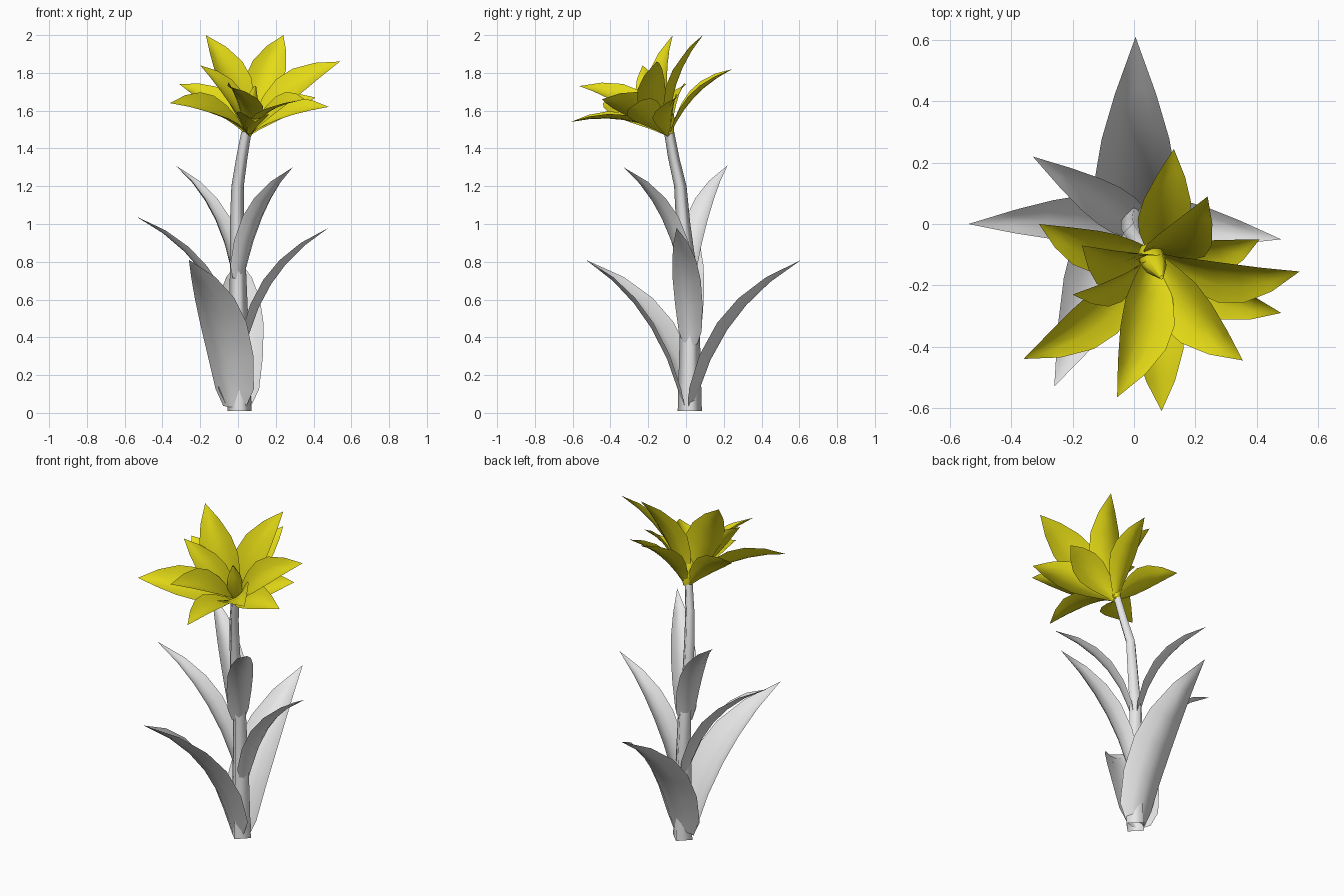
import bpy, bmesh, math
from mathutils import Vector

if "Cube" in bpy.data.objects:
    bpy.data.objects.remove(bpy.data.objects["Cube"], do_unlink=True)


def material(name, colour):
    m = bpy.data.materials.new(name)
    m.use_nodes = True
    m.diffuse_color = colour
    m.node_tree.nodes["Principled BSDF"].inputs["Base Color"].default_value = colour
    return m


WHITE = material("pale grey", (0.8, 0.8, 0.8, 1))
YELLOW = material("petal yellow", (0.78, 0.71, 0.008, 1))
UP = Vector((0, 0, 1))
FLOWER_AXIS = Vector((0.1, -0.6, 0.78))


def finish(bm, name, mat, smooth_angle):
    me = bpy.data.meshes.new(name)
    bm.to_mesh(me)
    bm.free()
    me.materials.append(mat)
    ob = bpy.data.objects.new(name, me)
    bpy.context.collection.objects.link(ob)
    bpy.ops.object.select_all(action='DESELECT')
    ob.select_set(True)
    bpy.context.view_layer.objects.active = ob
    bpy.ops.object.shade_smooth_by_angle(angle=math.radians(smooth_angle))


def blade(name, base, tip, half_width, mat, outline, axis, bulge, cup):
    """Cupped blade arching from base to tip, its inner face turned to axis."""
    a, b = Vector(base), Vector(tip)
    chord = b - a
    side = chord.cross(axis).normalized()
    lift = side.cross(chord).normalized()
    mid = (a + b) / 2 + lift * bulge * chord.length
    bm = bmesh.new()
    rows = []
    for t, w in outline:
        p = a * (1 - t) ** 2 + mid * 2 * t * (1 - t) + b * t * t
        tangent = (mid - a) * (1 - t) + (b - mid) * t
        up = side.cross(tangent).normalized()
        h = w * half_width
        rows.append([bm.verts.new(p + side * h * s + up * h * cup * s * s)
                     for s in (-1, -0.5, 0, 0.5, 1)])
    end = bm.verts.new(b)
    for r, q in zip(rows, rows[1:]):
        for i in range(4):
            bm.faces.new((r[i], r[i + 1], q[i + 1], q[i]))
    for i in range(4):
        bm.faces.new((rows[-1][i], rows[-1][i + 1], end))
    finish(bm, name, mat, 60)


def tube(name, rings, mat, sides):
    """Open tube through (x, y, z, radius) rings."""
    bm = bmesh.new()
    loops = []
    for x, y, z, r in rings:
        loops.append([bm.verts.new((x + r * math.cos(k * math.tau / sides),
                                    y + r * math.sin(k * math.tau / sides), z))
                      for k in range(sides)])
    for lo, hi in zip(loops, loops[1:]):
        for k in range(sides):
            n = (k + 1) % sides
            bm.faces.new((lo[k], lo[n], hi[n], hi[k]))
    finish(bm, name, mat, 100)


# Four-sided stem, leaning forward near the flower
tube("stem", [(0.008, 0.02, 0.01, 0.064), (0.005, 0.02, 0.36, 0.055),
              (0, 0.015, 0.75, 0.043), (-0.005, -0.015, 1.0, 0.038),
              (-0.002, -0.03, 1.2, 0.033), (0.02, -0.065, 1.35, 0.03),
              (0.045, -0.09, 1.49, 0.027)], WHITE, 4)

# Leaves in three pairs up the stem: base, tip, half width
LEAF = [(0, 0.5), (0.08, 0.82), (0.26, 0.98), (0.45, 1), (0.62, 0.85), (0.8, 0.52)]
leaves = {
    "lower_back_leaf": ((0.005, 0.045, 0.03), (0.005, 0.61, 0.81), 0.13),
    "lower_front_leaf": ((-0.03, -0.01, 0.03), (-0.26, -0.53, 0.81), 0.135),
    "middle_left_leaf": ((0.045, 0.02, 0.36), (0.48, -0.05, 0.98), 0.075),
    "middle_right_leaf": ((-0.03, 0.025, 0.42), (-0.54, 0, 1.04), 0.075),
    "upper_right_leaf": ((-0.02, 0.02, 0.71), (-0.33, 0.22, 1.31), 0.07),
    "upper_left_leaf": ((0.01, -0.01, 0.71), (0.29, -0.33, 1.30), 0.07),
}
for name, (base, tip, width) in leaves.items():
    blade(name, base, tip, width, WHITE, LEAF, UP, 0.21, 0.5)

# Petals fan out from the top of the stem: tip, half width
PETAL = [(0, 0.15), (0.15, 0.45), (0.32, 0.8), (0.48, 1), (0.64, 0.92), (0.82, 0.55)]
petals = [
    ((0.24, 0.09, 2.0), 0.1), ((-0.17, -0.07, 2.0), 0.1),
    ((0.13, 0.245, 1.82), 0.085), ((0.54, -0.155, 1.86), 0.1),
    ((-0.055, -0.565, 1.73), 0.1), ((0.09, -0.61, 1.54), 0.085),
    ((0.48, -0.29, 1.62), 0.085), ((-0.36, -0.44, 1.64), 0.1),
    ((-0.31, 0, 1.74), 0.085), ((-0.2, -0.23, 1.84), 0.075),
    ((0.41, -0.05, 1.67), 0.085), ((0.355, -0.445, 1.66), 0.1),
]
for i, (tip, width) in enumerate(petals):
    blade(f"petal_{i + 1}", (0.055, -0.085, 1.47), tip, width, YELLOW, PETAL,
          FLOWER_AXIS, 0.18, 0.4)

# Closed bud in the middle of the flower
tube("flower_centre", [(0.055, -0.085, 1.48, 0.02), (0.055, -0.105, 1.56, 0.046),
                       (0.07, -0.135, 1.65, 0.036), (0.09, -0.175, 1.73, 0.006)],
     YELLOW, 8)
